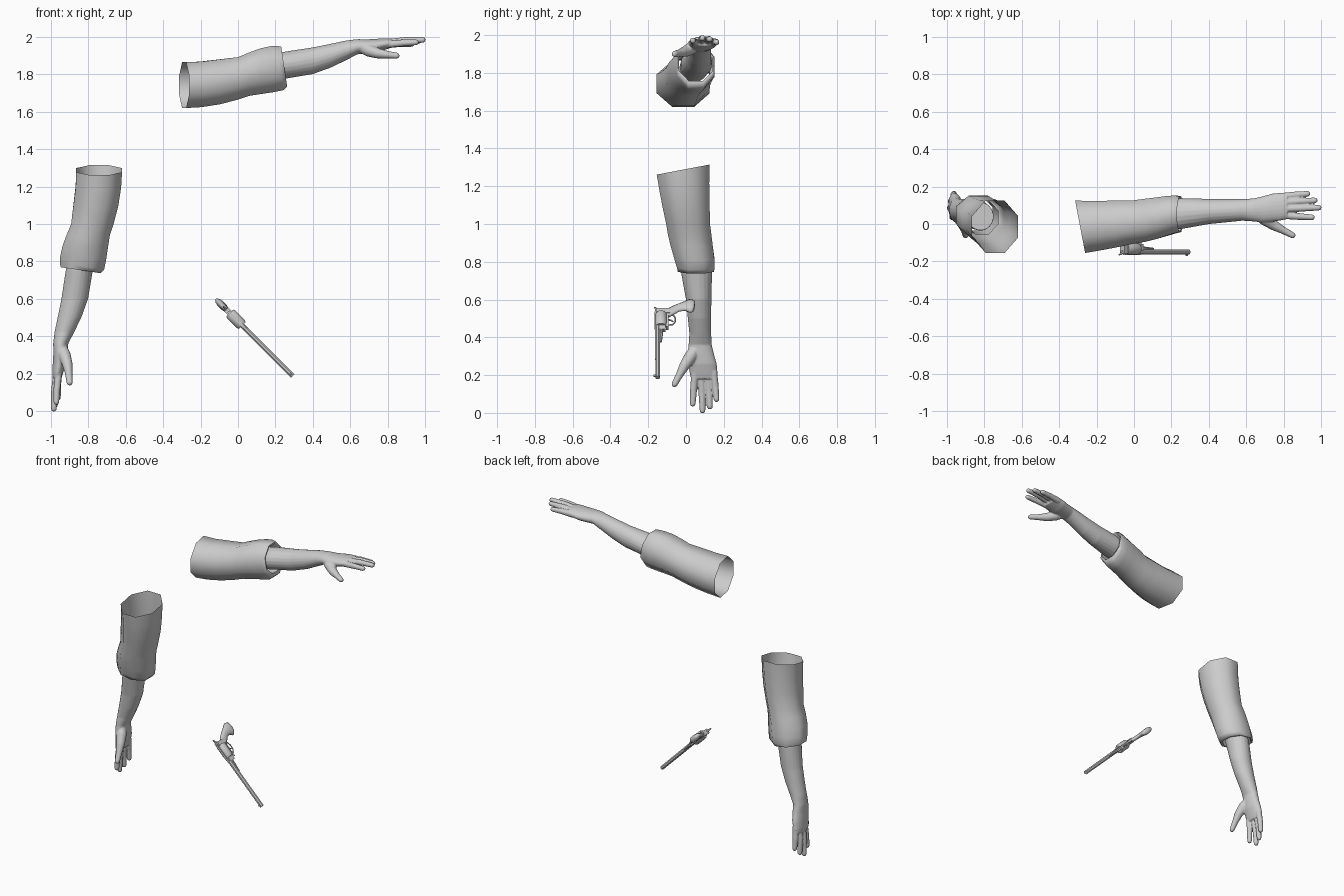
import bpy, bmesh, math
from mathutils import Vector, Matrix

grey = bpy.data.materials.new("plain_grey")
grey.diffuse_color = (0.6, 0.6, 0.6, 1)


def add_object(name, bm, place, angle=40):
    """Place the geometry, shade it and link it."""
    for v in bm.verts:
        v.co = place(v.co)
    bmesh.ops.recalc_face_normals(bm, faces=bm.faces)
    me = bpy.data.meshes.new(name)
    bm.to_mesh(me)
    bm.free()
    me.materials.append(grey)
    me.shade_smooth()
    me.set_sharp_from_angle(angle=math.radians(angle))
    ob = bpy.data.objects.new(name, me)
    bpy.context.collection.objects.link(ob)
    return ob


def loft(bm, rings, caps=True):
    """Skin a list of equal point rings."""
    loops = [[bm.verts.new(p) for p in r] for r in rings]
    n = len(loops[0])
    for a, b in zip(loops, loops[1:]):
        for i in range(n):
            j = (i + 1) % n
            bm.faces.new((a[i], a[j], b[j], b[i]))
    if caps:
        bm.faces.new(loops[0][::-1])
        bm.faces.new(loops[-1])


def section(x, y0, y1, z0, z1, n, lean_y=0.0, lean_z=0.0):
    """Oval ring across the x axis filling the given y and z limits."""
    off = math.pi / n
    k = 0.5 / math.cos(off)
    out = []
    for i in range(n):
        a = 2 * math.pi * i / n + off
        dy, dz = k * (y1 - y0) * math.cos(a), k * (z1 - z0) * math.sin(a)
        out.append(Vector((x + lean_y * dy + lean_z * dz,
                           (y0 + y1) / 2 + dy, (z0 + z1) / 2 + dz)))
    return out


def tube(bm, path, radii, ref=(0, 0, 1), n=12, round_end=False):
    """Tube along a path; a radius may be a (across, along ref) pair."""
    pts = [Vector(p) for p in path]
    rad = [r if isinstance(r, tuple) else (r, r) for r in radii]
    rings = []
    for i, p in enumerate(pts):
        d = (pts[min(i + 1, len(pts) - 1)] - pts[max(i - 1, 0)]).normalized()
        u = d.cross(Vector(ref)).normalized()
        w = u.cross(d)
        # domed tip: extra shrinking rings that stop at the last point
        steps = [(0, 1)]
        if round_end and i == len(pts) - 1:
            steps = [(math.sin(a) - 1, math.cos(a)) for a in (0, 0.5, 0.9, 1.3)]
        for s, k in steps:
            ra, rb = rad[i]
            c = p + d * (s * ra)
            rings.append([c + u * (k * ra * math.cos(t)) + w * (k * rb * math.sin(t))
                          for t in (2 * math.pi * (j + 0.5) / n for j in range(n))])
    loft(bm, rings)


# ---------- arms: the lowered one is the raised one mirrored across a diagonal
def raised(p):
    return p


def lowered(p):
    return Vector((1 - p.z, p.y, 1 - p.x))


SLEEVE = [  # x, y0, y1, z0, z1, lean_y, lean_z
    (-0.288, -0.155, 0.125, 1.62, 1.865, -0.19, 0.0),
    (-0.20, -0.142, 0.123, 1.625, 1.868, -0.12, 0),
    (-0.10, -0.125, 0.125, 1.64, 1.88, -0.05, 0),
    (0.00, -0.105, 0.127, 1.665, 1.892, 0, 0),
    (0.06, -0.095, 0.135, 1.685, 1.917, 0, 0),
    (0.12, -0.08, 0.142, 1.695, 1.938, 0, -0.03),
    (0.18, -0.062, 0.15, 1.705, 1.95, 0, -0.08),
    (0.225, -0.048, 0.152, 1.715, 1.953, 0, -0.14),
    (0.247, -0.043, 0.147, 1.735, 1.948, 0, -0.15),
    (0.244, -0.036, 0.141, 1.757, 1.936, 0, -0.15),   # folded rim
    (0.10, -0.055, 0.125, 1.725, 1.90, 0, 0),         # lining
]

ARM = [  # x, y0, y1, z0, z1
    (0.10, -0.035, 0.115, 1.75, 1.89), (0.25, -0.027, 0.138, 1.777, 1.921),
    (0.40, 0.0, 0.134, 1.802, 1.944), (0.50, 0.01, 0.133, 1.838, 1.964),
    (0.58, 0.018, 0.133, 1.877, 1.981), (0.64, 0.014, 0.136, 1.908, 1.988),
    (0.69, 0.008, 0.148, 1.912, 1.987), (0.74, 0.013, 0.162, 1.918, 1.99),
    (0.79, 0.02, 0.167, 1.933, 1.993), (0.82, 0.027, 0.166, 1.943, 1.992),
]

FINGERS = [  # knuckle, middle, tip
    ((0.78, 0.047, 1.958), (0.88, 0.040, 1.968), (0.967, 0.035, 1.972)),
    ((0.78, 0.081, 1.968), (0.89, 0.084, 1.981), (1.003, 0.088, 1.985)),
    ((0.78, 0.115, 1.966), (0.88, 0.121, 1.977), (0.982, 0.127, 1.978)),
    ((0.78, 0.146, 1.957), (0.86, 0.155, 1.964), (0.943, 0.163, 1.962)),
]

for label, place in (("raised", raised), ("lowered", lowered)):
    # rolled sleeve, open at the shoulder
    bm = bmesh.new()
    loft(bm, [section(*r[:5], 8, *r[5:]) for r in SLEEVE], caps=False)
    add_object(label + "_sleeve", bm, place, 75)

    # forearm, palm, fingers and thumb fused into one skin
    bm = bmesh.new()
    loft(bm, [section(*r, 20) for r in ARM])
    for f in FINGERS:
        tube(bm, f, (0.0195, 0.0185, 0.0155), round_end=True)
    tube(bm, ((0.655, 0.055, 1.945), (0.70, 0.025, 1.928), (0.75, -0.008, 1.912),
              (0.80, -0.035, 1.905), (0.862, -0.068, 1.899)),
         (0.028, 0.034, 0.028, 0.02, 0.0165), round_end=True)
    arm = add_object(label + "_arm", bm, place)
    fuse = arm.modifiers.new("fuse", 'REMESH')
    fuse.mode = 'VOXEL'
    fuse.voxel_size = 0.0045
    fuse.use_smooth_shade = True
    soften = arm.modifiers.new("soften", 'SMOOTH')
    soften.factor = 0.5
    soften.iterations = 4

# ---------- revolver: local x along the barrel, -y is its top, z is sideways
h = math.sqrt(0.5)
gun = Matrix(((h, 0, h, -0.01), (0, 1, 0, 0), (-h, 0, h, 0.49), (0, 0, 0, 1)))


def part(name, path, radii, n=12, ref=(0, 0, 1), round_end=False, angle=40):
    bm = bmesh.new()
    tube(bm, path, radii, ref, n, round_end)
    add_object(name, bm, lambda p: gun @ p, angle)


def block(name, x0, x1, y0, y1, half):
    bm = bmesh.new()
    bmesh.ops.create_cube(bm, size=1)
    for v in bm.verts:
        v.co = Vector((x0 + (v.co.x + 0.5) * (x1 - x0),
                       y0 + (v.co.y + 0.5) * (y1 - y0), v.co.z * 2 * half))
    add_object(name, bm, lambda p: gun @ p)


part("barrel", ((0.04, -0.15, 0), (0.428, -0.15, 0)), (0.0145, 0.0135), 8)
part("drum", ((-0.048, -0.132, 0), (-0.04, -0.132, 0), (0.035, -0.132, 0),
              (0.047, -0.132, 0)), (0.027, 0.031, 0.031, 0.026), 12)
part("loading_rod", ((0.04, -0.130, 0), (0.10, -0.130, 0), (0.16, -0.133, 0)),
     (0.010, 0.009, 0.006), 8)
block("top_strap", -0.06, 0.06, -0.167, -0.157, 0.008)
block("front_frame", 0.044, 0.075, -0.16, -0.108, 0.011)
block("rear_frame", -0.075, -0.044, -0.158, -0.085, 0.016)
block("lower_frame", -0.07, 0.06, -0.107, -0.092, 0.012)
block("front_sight", 0.408, 0.42, -0.172, -0.16, 0.003)
part("hammer", ((-0.065, -0.14, 0), (-0.08, -0.158, 0), (-0.098, -0.165, 0)),
     (0.009, 0.007, 0.004), 6)
part("trigger", ((-0.005, -0.095, 0), (0.0, -0.08, 0), (0.010, -0.068, 0)),
     (0.005, 0.004, 0.003), 6)
part("trigger_guard", ((0.035, -0.095, 0), (0.034, -0.073, 0), (0.015, -0.058, 0),
                       (-0.015, -0.056, 0), (-0.037, -0.066, 0), (-0.045, -0.088, 0)),
     (0.004,) * 6, 6)
part("grip", ((-0.045, -0.105, 0), (-0.068, -0.078, 0), (-0.09, -0.048, 0),
              (-0.104, -0.012, 0), (-0.108, 0.018, 0), (-0.105, 0.036, 0),
              (-0.104, 0.045, 0)),
     ((0.026, 0.013), (0.027, 0.013), (0.025, 0.014), (0.03, 0.016),
      (0.047, 0.02), (0.045, 0.02), (0.032, 0.014)), 12, angle=60)
